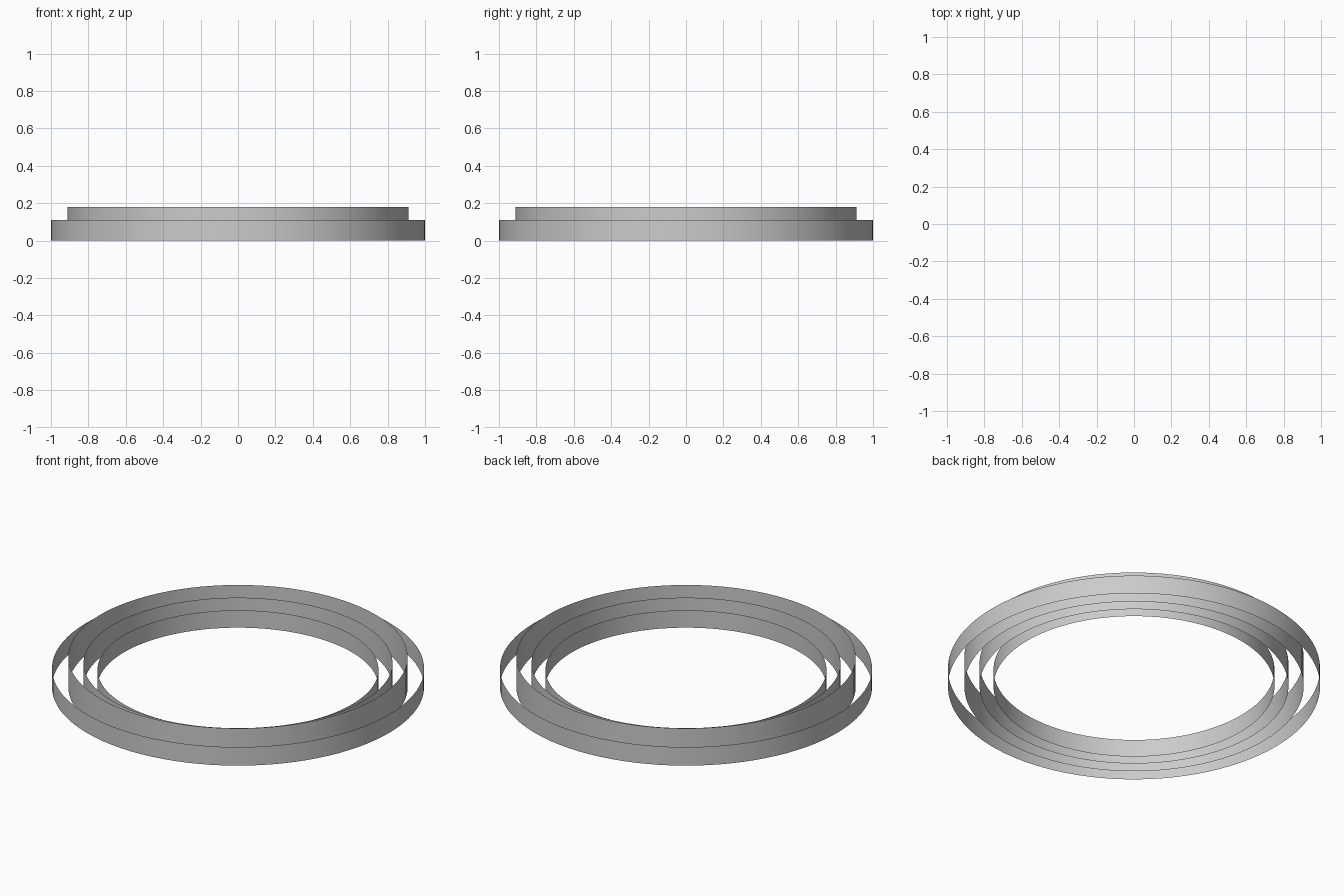
import bpy

if "Cube" in bpy.data.objects:
    bpy.data.objects.remove(bpy.data.objects["Cube"])

SEGMENTS = 96


def open_band(name, radius, height):
    """Thin open-ended cylindrical wall standing on z = 0."""
    bpy.ops.mesh.primitive_cylinder_add(
        vertices=SEGMENTS, radius=radius, depth=height,
        end_fill_type='NOTHING', location=(0, 0, height / 2))
    band = bpy.context.object
    band.name = name
    bpy.ops.object.shade_smooth_by_angle()
    return band


# Four concentric walls, from outside to inside
open_band("outer_band", 1.0, 0.11)
open_band("tall_band", 0.912, 0.18)
open_band("middle_band", 0.83, 0.143)
open_band("inner_band", 0.755, 0.103)
